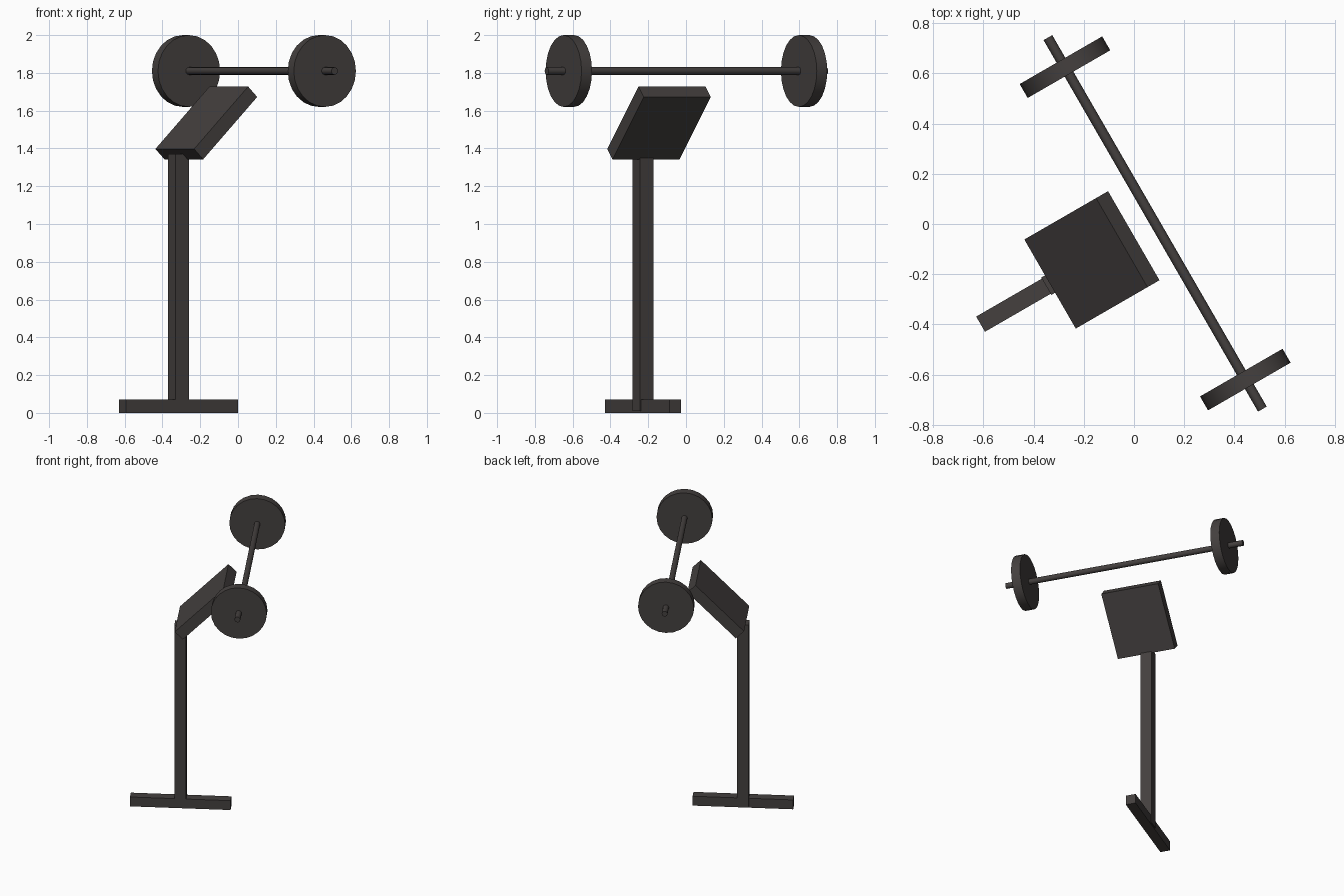
import bpy
from math import radians
from mathutils import Matrix

if "Cube" in bpy.data.objects:
    bpy.data.objects.remove(bpy.data.objects["Cube"], do_unlink=True)

metal = bpy.data.materials.new("dark grey metal")
metal.use_nodes = True
colour = (0.058, 0.051, 0.049, 1)
metal.diffuse_color = colour
metal.node_tree.nodes["Principled BSDF"].inputs["Base Color"].default_value = colour

# The whole stand is turned about its post
stand = Matrix.Translation((-0.315, -0.228, 0)) @ Matrix.Rotation(radians(30), 4, "Z")


def finish(name, location, rotation):
    ob = bpy.context.object
    ob.name = name
    ob.data.materials.append(metal)
    ob.matrix_world = stand @ Matrix.Translation(location) @ rotation
    return ob


def box(name, size, location, tilt=0):
    bpy.ops.mesh.primitive_cube_add(size=1)
    bpy.context.object.data.transform(Matrix.Diagonal((*size, 1)))
    return finish(name, location, Matrix.Rotation(radians(tilt), 4, "Y"))


def rod(name, radius, length, location, sides):
    bpy.ops.mesh.primitive_cylinder_add(radius=radius, depth=length, vertices=sides)
    ob = finish(name, location, Matrix.Rotation(radians(90), 4, "X"))
    bpy.ops.object.shade_smooth_by_angle(angle=radians(30))
    return ob


# Foot, post and sloping arm pad
box("foot", (0.685, 0.07, 0.07), (0, 0, 0.035))
box("post", (0.08, 0.08, 1.36), (0, 0, 0.69))
box("arm_pad", (0.467, 0.41, 0.078), (0.17, 0, 1.535), tilt=-45)

# Barbell floating over the pad
rod("bar", 0.02, 1.71, (0.461, 0, 1.81), 16)
for side, label in ((1, "back"), (-1, "front")):
    rod(label + "_weight", 0.19, 0.064, (0.461, side * 0.719, 1.81), 24)
